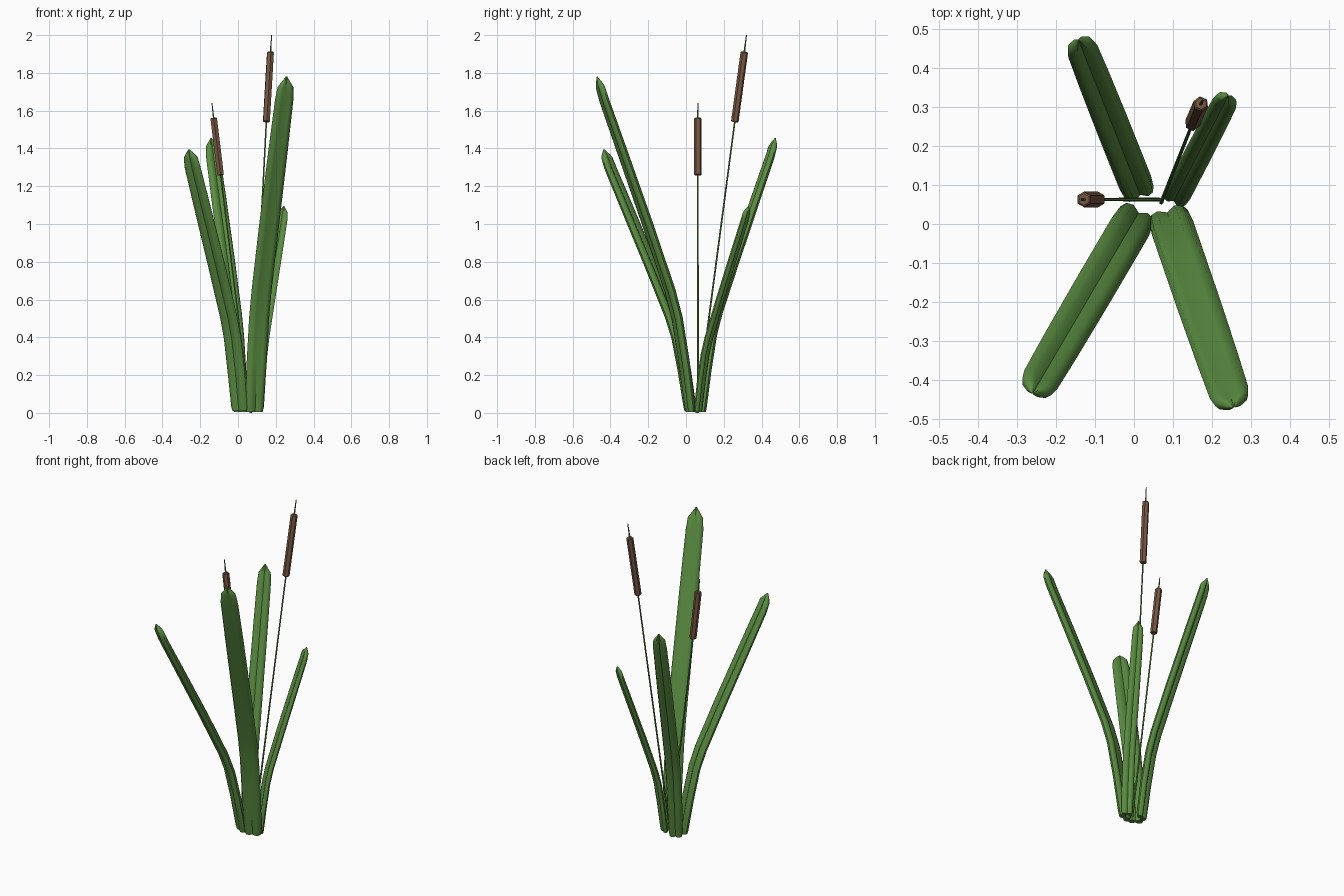
import bpy, bmesh, math
from mathutils import Vector

if "Cube" in bpy.data.objects:
    bpy.data.objects.remove(bpy.data.objects["Cube"])


def material(name, rgb):
    m = bpy.data.materials.new(name)
    m.diffuse_color = (*rgb, 1)
    m.use_nodes = True
    m.node_tree.nodes["Principled BSDF"].inputs["Base Color"].default_value = m.diffuse_color
    return m


green = material("leaf_green", (0.105, 0.27, 0.055))
brown = material("seed_head_brown", (0.19, 0.097, 0.056))


def loft(name, rings, mat, smooth_angle=None):
    """Skin a list of closed rings and cap both ends."""
    bm = bmesh.new()
    vs = [[bm.verts.new(p) for p in r] for r in rings]
    n = len(vs[0])
    for a, b in zip(vs, vs[1:]):
        for i in range(n):
            j = (i + 1) % n
            bm.faces.new((a[i], a[j], b[j], b[i]))
    bm.faces.new(vs[0][::-1])
    bm.faces.new(vs[-1])
    bmesh.ops.recalc_face_normals(bm, faces=bm.faces)
    me = bpy.data.meshes.new(name)
    bm.to_mesh(me)
    bm.free()
    me.materials.append(mat)
    ob = bpy.data.objects.new(name, me)
    bpy.context.collection.objects.link(ob)
    if smooth_angle:
        bpy.ops.object.select_all(action='DESELECT')
        ob.select_set(True)
        bpy.context.view_layer.objects.active = ob
        bpy.ops.object.shade_smooth_by_angle(angle=math.radians(smooth_angle))
    return ob


# blade cross-section: two lobes with a groove down the middle of each side
SECTION = [(-1, 0), (-0.82, -0.75), (-0.45, -1), (0, -0.45), (0.45, -1), (0.82, -0.75),
           (1, 0), (0.82, 0.75), (0.45, 1), (0, 0.45), (-0.45, 1), (-0.82, 0.75)]
# height fraction, outward fraction, width scale, thickness scale
PROFILE = [(0, 0, 0.80, 0.85), (0.015, 0.003, 0.92, 1), (0.15, 0.065, 1, 1),
           (0.28, 0.14, 1, 1), (0.36, 0.215, 1, 1), (0.55, 0.445, 1, 1),
           (0.78, 0.735, 0.97, 0.95), (0.93, 0.925, 0.92, 0.9),
           (0.968, 0.965, 0.80, 0.85), (0.98, 0.98, 0.52, 0.7), (1, 1, 0.07, 0.1)]


def leaf(name, base, tip, half_w, half_t):
    base, tip = Vector(base), Vector(tip)
    d = tip - base
    side = Vector((-d.y, d.x, 0)).normalized()
    pts = [Vector((base.x + d.x * o, base.y + d.y * o, base.z + d.z * h)) for h, o, _, _ in PROFILE]
    rings = []
    for k, (p, (_, _, w, t)) in enumerate(zip(pts, PROFILE)):
        tan = pts[min(k + 1, len(pts) - 1)] - pts[max(k - 1, 0)]
        nrm = side.cross(tan).normalized()
        rings.append([p + side * (u * w * half_w) + nrm * (v * t * half_t) for u, v in SECTION])
    loft(name, rings, green, 50)


leaf("leaf_front_right", (0.088, 0.022, 0.005), (0.257, -0.47, 1.78), 0.056, 0.021)
leaf("leaf_front_left", (0.008, 0.022, 0.01), (-0.26, -0.435, 1.395), 0.053, 0.021)
leaf("leaf_back_left", (0.013, 0.082, 0.005), (-0.143, 0.473, 1.455), 0.044, 0.02)
leaf("leaf_back_right", (0.105, 0.064, 0.005), (0.243, 0.33, 1.095), 0.035, 0.015)


def rod(name, a, b, profile, mat, sides=6):
    """Straight round part from a to b; profile holds (fraction, radius)."""
    a, b = Vector(a), Vector(b)
    q = (b - a).to_track_quat('Z', 'Y')
    rings = []
    for f, r in profile:
        c = a.lerp(b, f)
        rings.append([c + q @ Vector((r * math.cos(2 * math.pi * i / sides),
                                      r * math.sin(2 * math.pi * i / sides), 0))
                      for i in range(sides)])
    loft(name, rings, mat)


# stalks, each with a brown seed head near the top
for label, foot, low, high, top in (
        ("left", (0.065, 0.063, 0), (-0.092, 0.063, 1.258), (-0.129, 0.063, 1.562), (-0.138, 0.063, 1.64)),
        ("right", (0.07, 0.055, 0), (0.15, 0.258, 1.54), (0.172, 0.309, 1.912), (0.178, 0.32, 2.0))):
    rod("stalk_" + label, foot, low, [(0, 0.005), (1, 0.0042)], green)
    rod("seed_head_" + label, low, high,
        [(0, 0.016), (0.012, 0.02), (0.985, 0.02), (1, 0.015)], brown)
    rod("spike_" + label, high, top, [(0, 0.0045), (1, 0.0025)], green)
